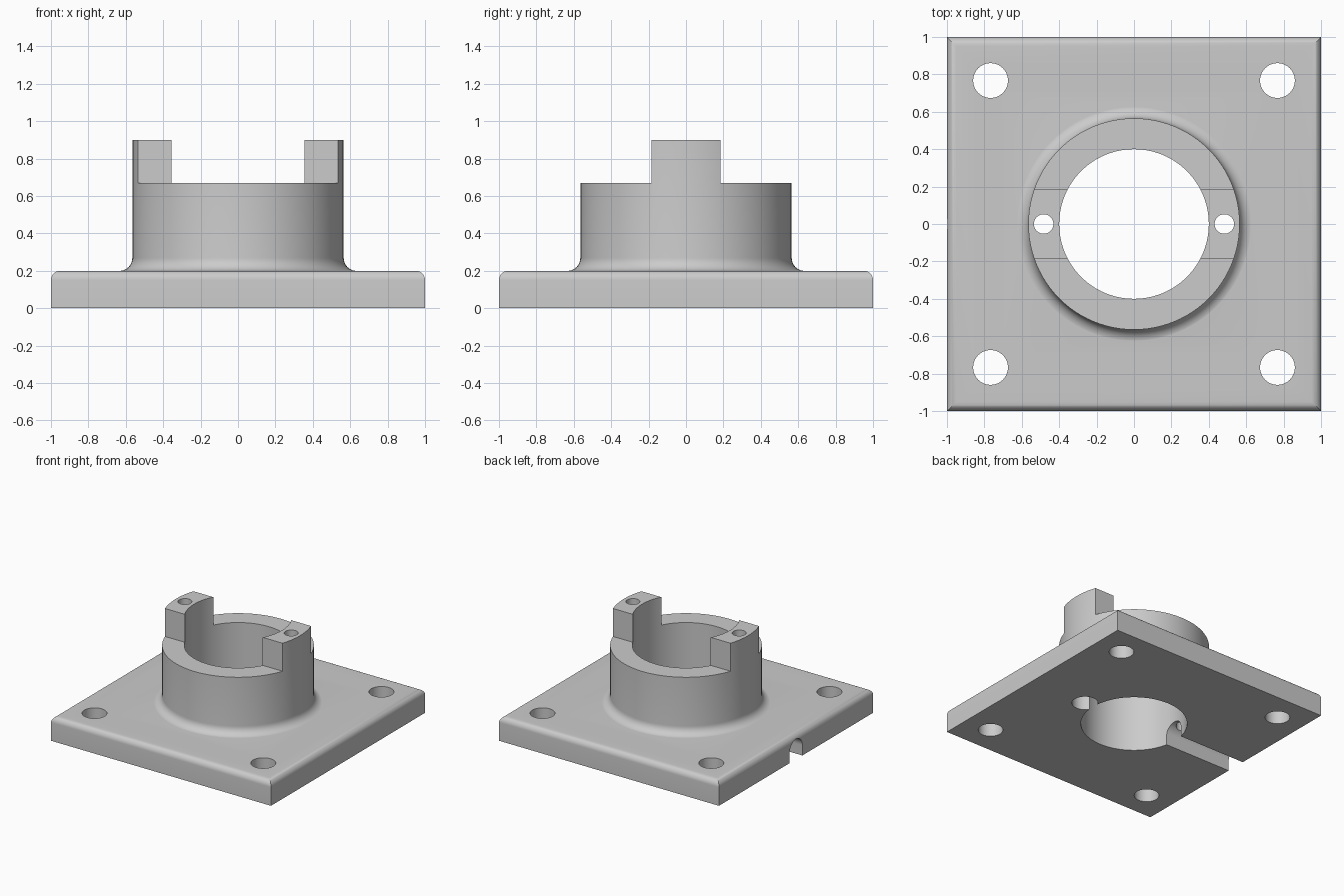
import bpy, bmesh
from math import sin, cos, pi
from mathutils import Matrix

cube = bpy.data.objects.get("Cube")
if cube:
    bpy.data.objects.remove(cube, do_unlink=True)

grey = bpy.data.materials.new("plain grey")
grey.use_nodes = True
grey.diffuse_color = (0.6, 0.6, 0.6, 1)
grey.node_tree.nodes["Principled BSDF"].inputs["Base Color"].default_value = (0.6, 0.6, 0.6, 1)


def make_object(name, bm):
    bmesh.ops.recalc_face_normals(bm, faces=bm.faces)
    mesh = bpy.data.meshes.new(name)
    bm.to_mesh(mesh)
    bm.free()
    mesh.materials.append(grey)
    obj = bpy.data.objects.new(name, mesh)
    bpy.context.collection.objects.link(obj)
    return obj


def stack(name, rings):
    """Closed solid from a stack of equal-length point rings."""
    bm = bmesh.new()
    loops = [[bm.verts.new(p) for p in ring] for ring in rings]
    count = len(loops[0])
    for low, high in zip(loops, loops[1:]):
        for i in range(count):
            j = (i + 1) % count
            bm.faces.new((low[i], low[j], high[j], high[i]))
    bm.faces.new(loops[0][::-1])
    bm.faces.new(loops[-1])
    return make_object(name, bm)


def circle(radius, z, x=0, y=0, segments=96):
    return [(x + radius * cos(2 * pi * i / segments),
             y + radius * sin(2 * pi * i / segments), z) for i in range(segments)]


def square(half, z):
    return [(-half, -half, z), (half, -half, z), (half, half, z), (-half, half, z)]


def box(name, low, high):
    bm = bmesh.new()
    size = [b - a for a, b in zip(low, high)]
    middle = [(a + b) / 2 for a, b in zip(low, high)]
    bmesh.ops.create_cube(bm, size=1, matrix=Matrix.Translation(middle) @ Matrix.Diagonal((*size, 1)))
    return make_object(name, bm)


def hole(name, radius, x, y, low=-0.1, high=1.1, segments=48):
    return stack(name, [circle(radius, z, x, y, segments) for z in (low, high)])


def combine(target, tool, operation):
    mod = target.modifiers.new(operation.lower(), "BOOLEAN")
    mod.operation = operation
    mod.solver = "EXACT"
    mod.object = tool
    bpy.ops.object.select_all(action="DESELECT")
    bpy.context.view_layer.objects.active = target
    target.select_set(True)
    bpy.ops.object.modifier_apply(modifier=mod.name)
    bpy.data.objects.remove(tool, do_unlink=True)


steps = 8
angles = [pi / 2 * i / steps for i in range(steps + 1)]

# Square plate with rounded top edges and mitred corners
r = 0.05
flange = stack("flange_body", [square(1, 0)] +
               [square(1 - r + r * cos(a), 0.2 - r + r * sin(a)) for a in angles])

# Collar with a fillet at its foot, full height of the ears
outer, f = 0.565, 0.07
collar = stack("collar", [circle(outer + f, 0.1)] +
               [circle(outer + f - f * sin(a), 0.199 + f - f * cos(a)) for a in angles] +
               [circle(outer, 0.9)])

# Lower the collar on both sides to leave two ears
for side in (-1, 1):
    ends = sorted((side * 0.185, side * 0.9))
    combine(collar, box("ear_cutter", (-1, ends[0], 0.67), (1, ends[1], 1.1)), "DIFFERENCE")
combine(flange, collar, "UNION")

# Central bore
combine(flange, hole("bore_cutter", 0.4, 0, 0, segments=96), "DIFFERENCE")

# Corner mounting holes and ear pin holes
for x in (-1, 1):
    for y in (-1, 1):
        combine(flange, hole("corner_hole_cutter", 0.093, 0.767 * x, 0.767 * y), "DIFFERENCE")
    combine(flange, hole("pin_hole_cutter", 0.052, 0.483 * x, 0), "DIFFERENCE")

# Wider recess under the left ear
combine(flange, hole("recess_cutter", 0.098, 0.483, 0, high=0.2), "DIFFERENCE")

# Arched channel under the plate, from the bore to the right edge
w = 0.083
arch = [(-w, -0.1), (w, -0.1)] + [(w * cos(pi * i / 24), w + w * sin(pi * i / 24)) for i in range(25)]
combine(flange, stack("channel_cutter", [[(x, y, z) for y, z in arch] for x in (-1.1, -0.2)]), "DIFFERENCE")

bpy.ops.object.select_all(action="DESELECT")
bpy.context.view_layer.objects.active = flange
flange.select_set(True)
bpy.ops.object.shade_smooth_by_angle(angle=pi / 6)
